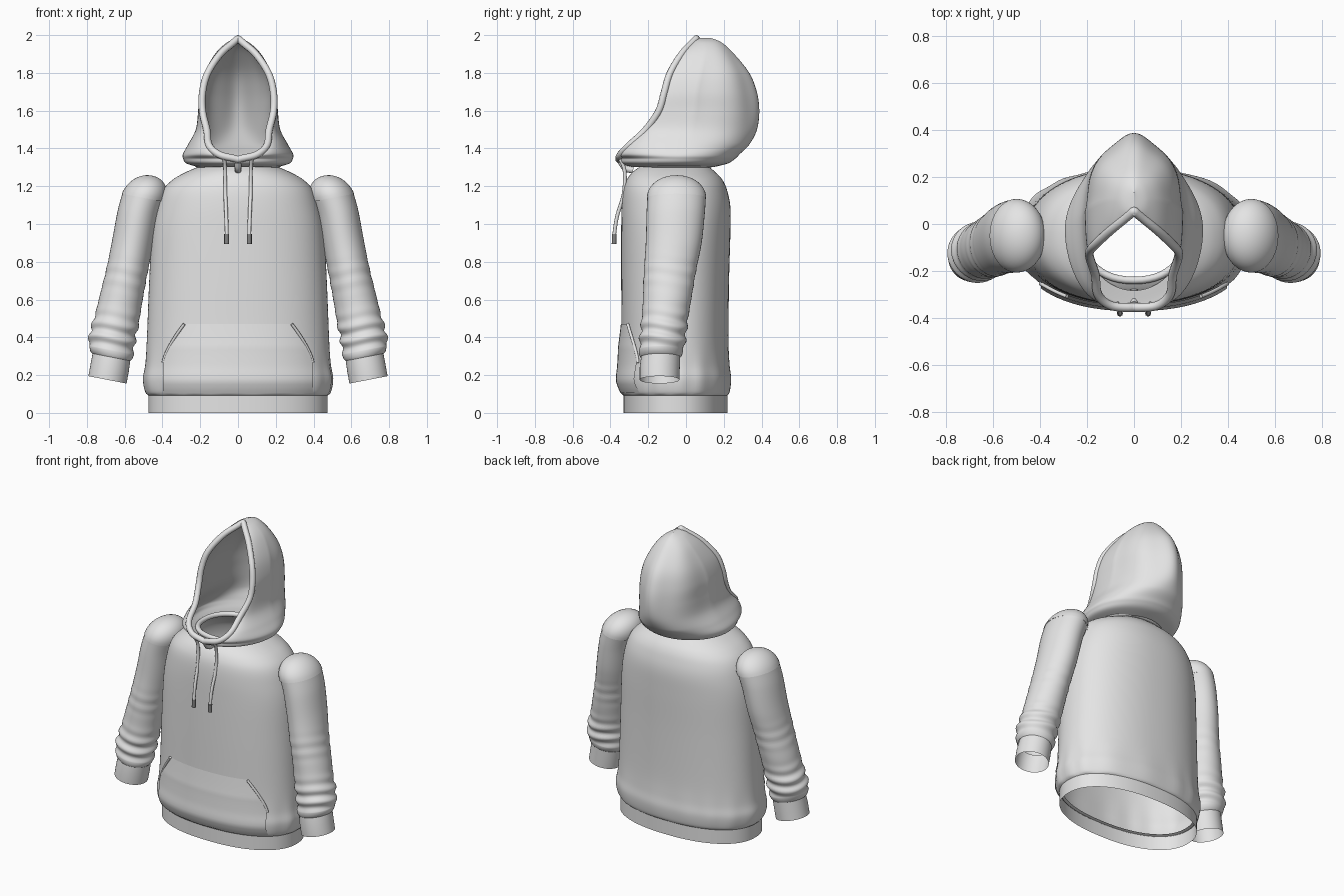
import bpy, bmesh, math

if "Cube" in bpy.data.objects:
    bpy.data.objects.remove(bpy.data.objects["Cube"])


def material(name, value):
    m = bpy.data.materials.new(name)
    m.diffuse_color = (value, value, value, 1)
    m.use_nodes = True
    m.node_tree.nodes["Principled BSDF"].inputs["Base Color"].default_value = m.diffuse_color
    return m


CLOTH = material("grey cloth", 0.78)
LINING = material("mid grey lining", 0.55)
TIP = material("dark grey tip", 0.23)


def spline(rows, t):
    """Smooth interpolation through table rows, t from 0 to 1."""
    f = min(max(t, 0), 1) * (len(rows) - 1)
    i = min(int(f), len(rows) - 2)
    u = f - i
    a, b, c, d = (rows[min(max(k, 0), len(rows) - 1)] for k in range(i - 1, i + 3))
    return [0.5 * (2 * q + (r - p) * u + (2 * p - 5 * q + 4 * r - s) * u * u
                   + (3 * q - p - 3 * r + s) * u ** 3) for p, q, r, s in zip(a, b, c, d)]


def loft(name, rings, closed=True, mat=CLOTH, angle=50):
    """Skin a list of equally long point rows."""
    bm = bmesh.new()
    grid = [[bm.verts.new(p) for p in ring] for ring in rings]
    n = len(rings[0])
    for r0, r1 in zip(grid, grid[1:]):
        for i in range(n if closed else n - 1):
            j = (i + 1) % n
            bm.faces.new((r0[i], r0[j], r1[j], r1[i]))
    bmesh.ops.remove_doubles(bm, verts=bm.verts, dist=0.0002)
    bmesh.ops.recalc_face_normals(bm, faces=bm.faces)
    me = bpy.data.meshes.new(name)
    bm.to_mesh(me)
    bm.free()
    ob = bpy.data.objects.new(name, me)
    bpy.context.collection.objects.link(ob)
    me.materials.append(mat)
    bpy.ops.object.select_all(action='DESELECT')
    ob.select_set(True)
    bpy.context.view_layer.objects.active = ob
    bpy.ops.object.shade_smooth_by_angle(angle=math.radians(angle))
    return ob


def tube(name, pts, radius, cyclic=False, mat=CLOTH):
    cu = bpy.data.curves.new(name, 'CURVE')
    cu.dimensions = '3D'
    cu.bevel_depth = radius
    cu.bevel_resolution = 3
    cu.use_fill_caps = True
    sp = cu.splines.new('POLY')
    sp.points.add(len(pts) - 1)
    for p, co in zip(sp.points, pts):
        p.co = (*co, 1)
    sp.use_cyclic_u = cyclic
    sp.use_smooth = True
    cu.materials.append(mat)
    ob = bpy.data.objects.new(name, cu)
    bpy.context.collection.objects.link(ob)


def path(pts, n):
    return [spline(pts, i / n) for i in range(n + 1)]


# Torso: height, half width, front y, back y
TORSO = [(.088, .468, -.325, .215), (.11, .49, -.345, .23), (.18, .502, -.354, .238),
         (.26, .49, -.347, .23), (.4, .482, -.342, .225), (.7, .47, -.343, .228),
         (.95, .456, -.343, .235), (1.09, .43, -.341, .235), (1.18, .397, -.332, .217),
         (1.235, .345, -.313, .192), (1.275, .275, -.283, .155), (1.305, .205, -.24, .12)]
POWER = 2.25


def oval(row, n=96, power=POWER):
    z, w, yf, yb = row
    out = []
    for i in range(n):
        a = 2 * math.pi * i / n
        c, s = math.cos(a), math.sin(a)
        # gathered folds fading upward from the hem
        fade = math.exp(-((z - .17) / .13) ** 2) if z > .1 else 0
        fold = 1 + .007 * math.sin(15 * a + 1.5 * math.sin(3 * a)) * fade
        x = w * fold * math.copysign(abs(c) ** (2 / power), c)
        y = (yf + yb) / 2 + (yb - yf) / 2 * fold * math.copysign(abs(s) ** (2 / power), s)
        out.append((x, y, z))
    return out


loft("torso", [oval(spline(TORSO, i / 60)) for i in range(61)])
loft("hem_band", [oval(r) for r in ((0, .475, -.33, .22), (.05, .475, -.33, .22),
                                    (.094, .475, -.33, .22), (.099, .455, -.312, .202))])

# Neck binding around the collar opening
tube("neck_binding", [(x * 1.02, y, 1.315) for x, y, z in oval((1.31, .21, -.24, .13), 48)], .016, True)

# Sleeves: height, centre x, centre y, half width, half depth
SLEEVE = [(1.14, .502, -.05, .112, .155), (1.05, .529, -.055, .11, .154),
          (.9, .558, -.065, .109, .148), (.75, .588, -.085, .109, .138),
          (.6, .62, -.1, .114, .128), (.5, .64, -.112, .118, .123),
          (.4, .665, -.122, .122, .121), (.33, .672, -.13, .12, .117)]
TILT = math.radians(11)


def sleeve_ring(side, row, n=40, tilt=TILT):
    z, cx, cy, rx, ry = row
    ring = []
    for i in range(n):
        a = 2 * math.pi * i / n
        amp = .008 * math.exp(-((z - .41) / .09) ** 2) + .002 * math.exp(-((z - .72) / .07) ** 2)
        k = amp * math.sin(z * 85 + 1.3 * math.sin(a + 1) + .8 * math.sin(2 * a))
        u = (rx + k) * math.cos(a)
        ring.append((side * (cx + u * math.cos(tilt)), cy + (ry + k) * math.sin(a), z + u * math.sin(tilt)))
    return ring


for side, tag in ((-1, "left"), (1, "right")):
    loft(tag + "_sleeve", [sleeve_ring(side, spline(SLEEVE, i / 80)) for i in range(81)]
         + [sleeve_ring(side, r) for r in ((.305, .67, -.135, .112, .112), (.295, .67, -.136, .104, .106))])
    # rounded shoulder end
    cap = []
    for i in range(13):
        t = i / 12 * math.pi / 2
        cap.append(sleeve_ring(side, (1.138 + .118 * math.sin(t), .5 - .045 * math.sin(t), -.05,
                                      .117 * math.cos(t) ** .95, .157 * math.cos(t) ** .95)))
    loft(tag + "_shoulder", cap)
    loft(tag + "_cuff", [sleeve_ring(side, r) for r in (
        (.3, .668, -.135, .101, .103), (.24, .679, -.139, .103, .106), (.175, .691, -.14, .103, .105))])

# Hood: height, back y, half width, widest y, opening half width, opening y
HOOD = [(1.985, .13, 0, .09, 0, .055), (1.96, .19, .06, .1, .03, .03),
        (1.9, .255, .122, .1, .097, -.025), (1.8, .335, .178, .08, .162, -.085),
        (1.7, .375, .205, .06, .188, -.115), (1.6, .388, .211, .05, .188, -.145),
        (1.5, .376, .224, .03, .165, -.215), (1.42, .335, .265, 0, .153, -.3),
        (1.37, .285, .292, -.02, .097, -.348), (1.345, .26, .29, -.03, 0, -.355),
        (1.32, .22, .272, -.04, 0, -.345), (1.302, .15, .21, -.05, 0, -.285)]


def hood_row(row, n=18):
    z, yb, w, ym, xo, yo = row
    w, xo = max(w, 0), max(xo, 0)
    soft = max(0, 1 - ((z - 1.7) / .28) ** 2)
    half = []
    for i in range(n + 1):
        t = i / n * math.pi / 2
        # pinched centre ridge with soft folds beside it
        k = 1 - .06 * soft * math.sin(2 * t) * math.sin(5 * t)
        half.append((w * math.sin(t) * k, ym + (yb - ym) * max(0, math.cos(t)) ** (1.05 + .3 * soft) * k, z))
    for i in range(1, n + 1):
        u = i / n * math.pi / 2
        half.append((xo + (w - xo) * math.cos(u), ym + (yo - ym) * math.sin(u), z))
    return [(-x, y, z) for x, y, z in reversed(half[1:])] + half


hood = loft("hood", [hood_row(spline(HOOD, i / 77)) for i in range(78)], closed=False, angle=80)
if sum(p.normal.y * p.area for p in hood.data.polygons if p.center.y > .2) < 0:
    hood.data.flip_normals()
# darker inner layer of the hood
hood.data.materials.append(LINING)
layer = hood.modifiers.new("lining", 'SOLIDIFY')
layer.thickness = .008
layer.offset = -1
layer.material_offset = 1

# Rolled edge round the hood opening
edge = []
for i in range(55):
    z, _, _, _, xo, yo = spline(HOOD, i / 54 * 9 / 11)
    edge.append((max(xo, 0), yo, z - .004))
tube("hood_trim", edge + [(-x, y, z) for x, y, z in edge[-2:0:-1]], .019, True)
tube("hood_join", path([(0, -.345, 1.33), (0, -.32, 1.295), (0, -.28, 1.285)], 8), .018)

# Drawstrings and their tips
for side, tag in ((-1, "left"), (1, "right")):
    tube(tag + "_drawstring", path([(side * x, y, z) for x, y, z in (
        (.072, -.35, 1.345), (.068, -.325, 1.28), (.067, -.33, 1.16),
        (.062, -.365, 1.04), (.06, -.38, .944))], 24), .01)
    tube(tag + "_drawstring_tip", [(side * .06, -.38, .947), (side * .06, -.381, .895)], .0128, mat=TIP)


# Front pocket laid over the torso
def front_y(x, z):
    lo, hi = 0.0, 1.0
    for _ in range(24):
        mid = (lo + hi) / 2
        lo, hi = (mid, hi) if spline(TORSO, mid)[0] < z else (lo, mid)
    _, w, yf, yb = spline(TORSO, lo)
    d = (1 - min(1, abs(x) / w) ** POWER) ** (1 / POWER)
    return (yf + yb) / 2 - (yb - yf) / 2 * d


def pocket_half(z):
    t = max(0, (z - .265) / .205)
    return .397 - .022 * t - .09 * t ** 1.5


pocket = []
for i in range(25):
    z = .105 + .365 * i / 24
    h = pocket_half(z)
    row = []
    for j in range(33):
        x = h * (j / 16 - 1)
        lift = .003 + .014 * min(1, (.47 - z) / .12) * min(1, (z - .105) / .06)
        row.append((x, front_y(x, z) - lift, z))
    pocket.append(row)
panel = loft("front_pocket", pocket, closed=False)
if sum(p.normal.y for p in panel.data.polygons) > 0:
    panel.data.flip_normals()

# Stitched binding on the slanted pocket openings
for side, tag in ((-1, "left"), (1, "right")):
    pts = []
    for i in range(17):
        z = .265 + .205 * i / 16
        x = pocket_half(z)
        pts.append((side * x, front_y(x, z) - .01, z))
    tube(tag + "_pocket_binding", pts, .008)
